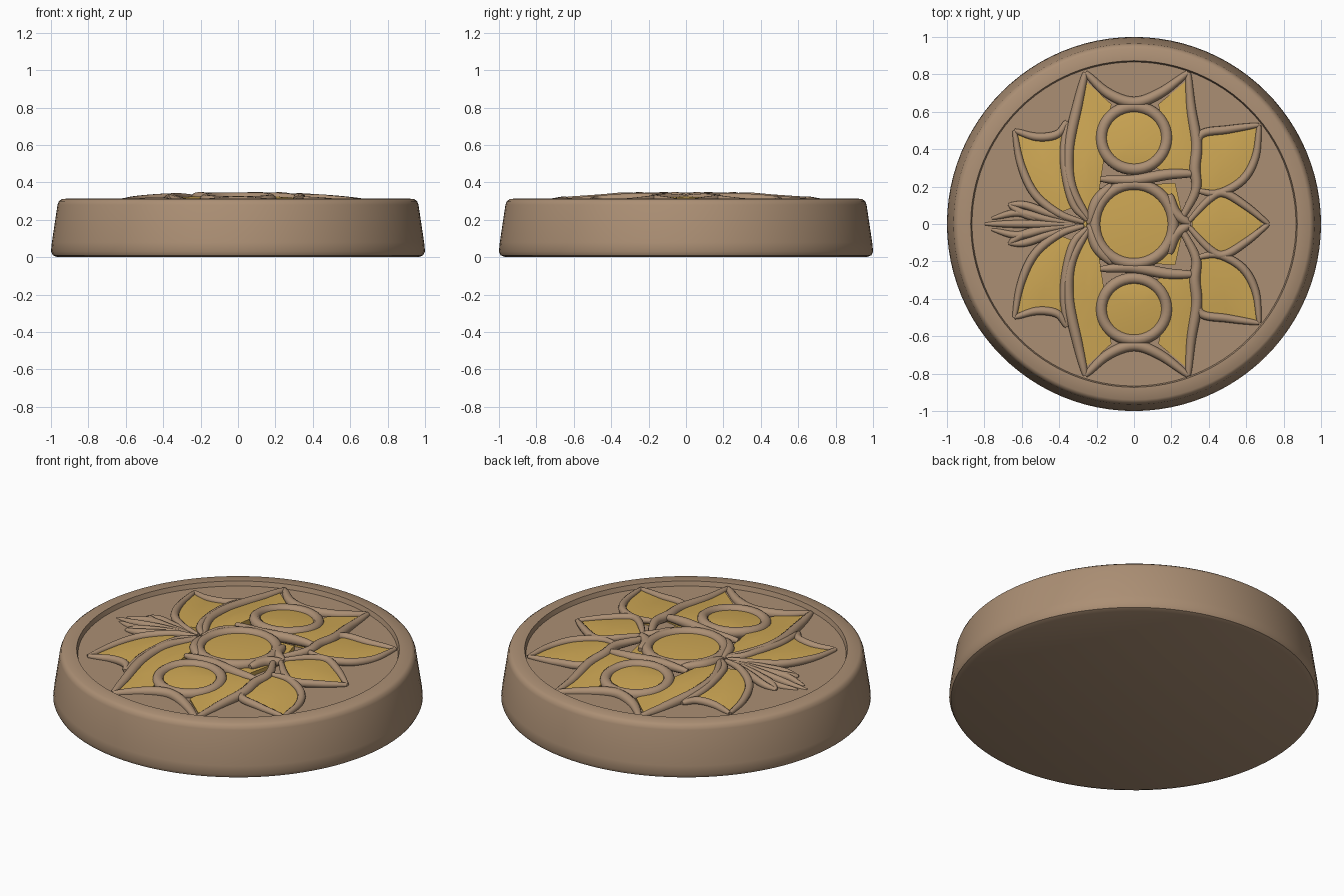
import bpy, math
from mathutils import Vector

if "Cube" in bpy.data.objects:
    bpy.data.objects.remove(bpy.data.objects["Cube"])

def mat(name, c):
    m = bpy.data.materials.new(name)
    m.diffuse_color = (*c, 1)
    m.use_nodes = True
    m.node_tree.nodes["Principled BSDF"].inputs["Base Color"].default_value = m.diffuse_color
    return m

BROWN = mat("clay_brown", (0.41, 0.275, 0.175))
GOLD = mat("gold", (0.62, 0.39, 0.09))
FLOOR = 0.287

def top(x, y):
    # ridge crest height falls away from the centre
    t = min(max((math.hypot(x, y) - 0.38) / 0.35, 0), 1)
    return 0.349 - 0.03 * t

def add_mesh(name, verts, faces, m, angle=35):
    me = bpy.data.meshes.new(name)
    me.from_pydata(verts, [], faces)
    me.materials.append(m)
    ob = bpy.data.objects.new(name, me)
    bpy.context.collection.objects.link(ob)
    select(ob)
    bpy.ops.object.mode_set(mode='EDIT')
    bpy.ops.mesh.select_all(action='SELECT')
    bpy.ops.mesh.normals_make_consistent(inside=False)
    bpy.ops.object.mode_set(mode='OBJECT')
    bpy.ops.object.shade_smooth_by_angle(angle=math.radians(angle))
    return ob

def select(ob):
    bpy.ops.object.select_all(action='DESELECT')
    ob.select_set(True)
    bpy.context.view_layer.objects.active = ob

def catmull(pts, n=6):
    P = [Vector(p) for p in pts]
    P = [2 * P[0] - P[1]] + P + [2 * P[-1] - P[-2]]
    out = []
    for i in range(1, len(P) - 2):
        a, b, c, d = P[i - 1:i + 3]
        for k in range(n):
            t = k / n
            out.append(0.5 * (2 * b + (c - a) * t + (2 * a - 5 * b + 4 * c - d) * t * t
                              + (3 * b - a - 3 * c + d) * t ** 3))
    return out + [P[-2]]

def flip(pts):
    return [(x, -y) for x, y in pts]

def ridges(name, paths, r, drop=0.0, taper=0.45, closed=False):
    # swept tubes lying on the floor, thinner towards both ends
    cu = bpy.data.curves.new(name, 'CURVE')
    cu.dimensions = '3D'
    cu.bevel_depth = 1.0
    cu.bevel_resolution = 3
    cu.use_fill_caps = True
    for path in paths:
        pts = [Vector(p) for p in path] if closed else catmull(path)
        sp = cu.splines.new('POLY')
        sp.points.add(len(pts) - 1)
        sp.use_cyclic_u = closed
        for i, p in enumerate(pts):
            s = math.sin(math.pi * i / (len(pts) - 1))
            rad = r if closed else r * (taper + (1 - taper) * max(s, 0) ** 0.6)
            sp.points[i].co = (p.x, p.y, top(p.x, p.y) - drop - r, 1)
            sp.points[i].radius = rad
    ob = bpy.data.objects.new(name, cu)
    bpy.context.collection.objects.link(ob)
    cu.materials.append(BROWN)
    select(ob)
    bpy.ops.object.convert(target='MESH')
    bpy.ops.object.shade_smooth_by_angle(angle=math.radians(50))

def panel(name, pts, drop=0.028, bulge=0.006):
    # gold inlay: skirt from the floor, slightly domed top
    n = len(pts)
    cx, cy = sum(p[0] for p in pts) / n, sum(p[1] for p in pts) / n
    verts = [(x, y, FLOOR - 0.01) for x, y in pts]
    scales = (1, 0.7, 0.35)
    for s in scales:
        for x, y in pts:
            X, Y = cx + (x - cx) * s, cy + (y - cy) * s
            verts.append((X, Y, top(X, Y) - drop + bulge * (1 - s * s)))
    verts.append((cx, cy, top(cx, cy) - drop + bulge))
    faces = [(k * n + i, k * n + (i + 1) % n, (k + 1) * n + (i + 1) % n, (k + 1) * n + i)
             for k in range(3) for i in range(n)]
    faces += [(3 * n + i, 3 * n + (i + 1) % n, 4 * n) for i in range(n)]
    add_mesh(name, verts, faces, GOLD)

def ellipse(cy, rx, ry, n=40):
    return [(rx * math.cos(2 * math.pi * i / n), cy + ry * math.sin(2 * math.pi * i / n)) for i in range(n)]

# round base with a raised rim and sunken floor
prof = [(0.965, 0.0), (0.99, 0.01), (1.0, 0.03), (0.995, 0.08), (0.965, 0.28), (0.957, 0.3),
        (0.94, 0.312), (0.873, 0.314), (0.866, FLOOR)]
N = 96
verts = [(r * math.cos(2 * math.pi * i / N), r * math.sin(2 * math.pi * i / N), z) for r, z in prof for i in range(N)]
faces = [(k * N + i, k * N + (i + 1) % N, (k + 1) * N + (i + 1) % N, (k + 1) * N + i)
         for k in range(len(prof) - 1) for i in range(N)]
faces += [tuple(range(N))[::-1], tuple(range((len(prof) - 1) * N, len(prof) * N))]
add_mesh("round_base", verts, faces, BROWN)

# gold petals (upper half, mirrored to the lower half)
petals = {
    "tall_left_petal": [(-0.265, 0.77), (-0.12, 0.64), (-0.15, 0.5), (-0.16, 0.35), (-0.19, 0.15),
                        (-0.25, 0.07), (-0.33, 0.22), (-0.345, 0.4), (-0.31, 0.62)],
    "tall_right_petal": [(0.285, 0.77), (0.13, 0.64), (0.16, 0.5), (0.12, 0.3), (0.2, 0.25),
                         (0.31, 0.27), (0.33, 0.45), (0.305, 0.6)],
    "side_left_petal": [(-0.62, 0.48), (-0.52, 0.46), (-0.37, 0.49), (-0.365, 0.3), (-0.32, 0.09),
                        (-0.4, 0.06), (-0.52, 0.16), (-0.595, 0.3)],
    "side_right_petal": [(0.66, 0.52), (0.5, 0.49), (0.36, 0.48), (0.34, 0.35), (0.335, 0.18),
                         (0.45, 0.175), (0.575, 0.24), (0.64, 0.35)],
}
for name, pts in petals.items():
    panel(name + "_back", pts)
    panel(name + "_front", flip(pts))
point = [(0.6, 0.08), (0.48, 0.16), (0.4, 0.14), (0.31, 0.03)]
panel("point_petal", [(0.69, 0)] + point + flip(point)[::-1])
panel("centre_backing", [(-0.27, 0), (-0.22, 0.19), (0.22, 0.22), (0.27, 0), (0.22, -0.22), (-0.22, -0.19)],
      drop=0.04)

# three round gold cups with their rings
for nm, cy, rx, ry in (("back", 0.46, 0.175, 0.167), ("centre", 0, 0.21, 0.212), ("front", -0.455, 0.175, 0.165)):
    panel("gold_cup_" + nm, ellipse(cy, rx, ry), drop=0.028, bulge=0.008)
    ridges("cup_ring_" + nm, [ellipse(cy, rx, ry)], 0.031, closed=True, drop=0.002)

# petal edge ridges
inner = [
    [(-0.26, 0.81), (-0.3, 0.64), (-0.35, 0.4), (-0.335, 0.2), (-0.24, 0.02)],
    [(0.29, 0.81), (0.305, 0.62), (0.335, 0.43), (0.325, 0.3), (0.33, 0.18), (0.25, 0.02)],
    [(-0.26, 0.81), (-0.14, 0.7), (0, 0.65), (0.14, 0.7), (0.29, 0.81)],
    [(0.33, 0.27), (0.18, 0.265), (0, 0.235), (-0.18, 0.24)],
    [(-0.24, 0.0), (-0.2, 0.12), (-0.12, 0.21)],
    [(0.3, 0.0), (0.22, 0.06), (0.19, 0.16)],
]
outer = [
    [(0.335, 0.38), (0.36, 0.48), (0.5, 0.505), (0.67, 0.53)],
    [(0.67, 0.53), (0.65, 0.36), (0.58, 0.235), (0.45, 0.165), (0.33, 0.18)],
    [(0.72, 0.0), (0.6, 0.095), (0.48, 0.165), (0.4, 0.13), (0.28, 0.0)],
    [(-0.36, 0.55), (-0.41, 0.48), (-0.52, 0.465), (-0.64, 0.5)],
    [(-0.64, 0.5), (-0.605, 0.32), (-0.53, 0.16), (-0.4, 0.055), (-0.27, 0.01)],
    [(-0.36, 0.55), (-0.375, 0.35), (-0.33, 0.12), (-0.25, 0.02)],
]
ridges("inner_petal_edges", inner + [flip(p) for p in inner], 0.03)
ridges("outer_petal_edges", outer + [flip(p) for p in outer], 0.023, drop=0.004)

# small leaf fan on the left
leaf = [
    [(-0.27, 0.0), (-0.45, 0.055), (-0.58, 0.1), (-0.67, 0.105)],
    [(-0.3, 0.0), (-0.48, 0.03), (-0.62, 0.06), (-0.76, 0.03)],
    [(-0.67, 0.105), (-0.6, 0.06), (-0.5, 0.02)],
]
ridges("leaf_fan", leaf + [flip(p) for p in leaf] + [[(-0.3, 0), (-0.55, 0), (-0.8, 0)]], 0.022, drop=0.012, taper=0.3)
